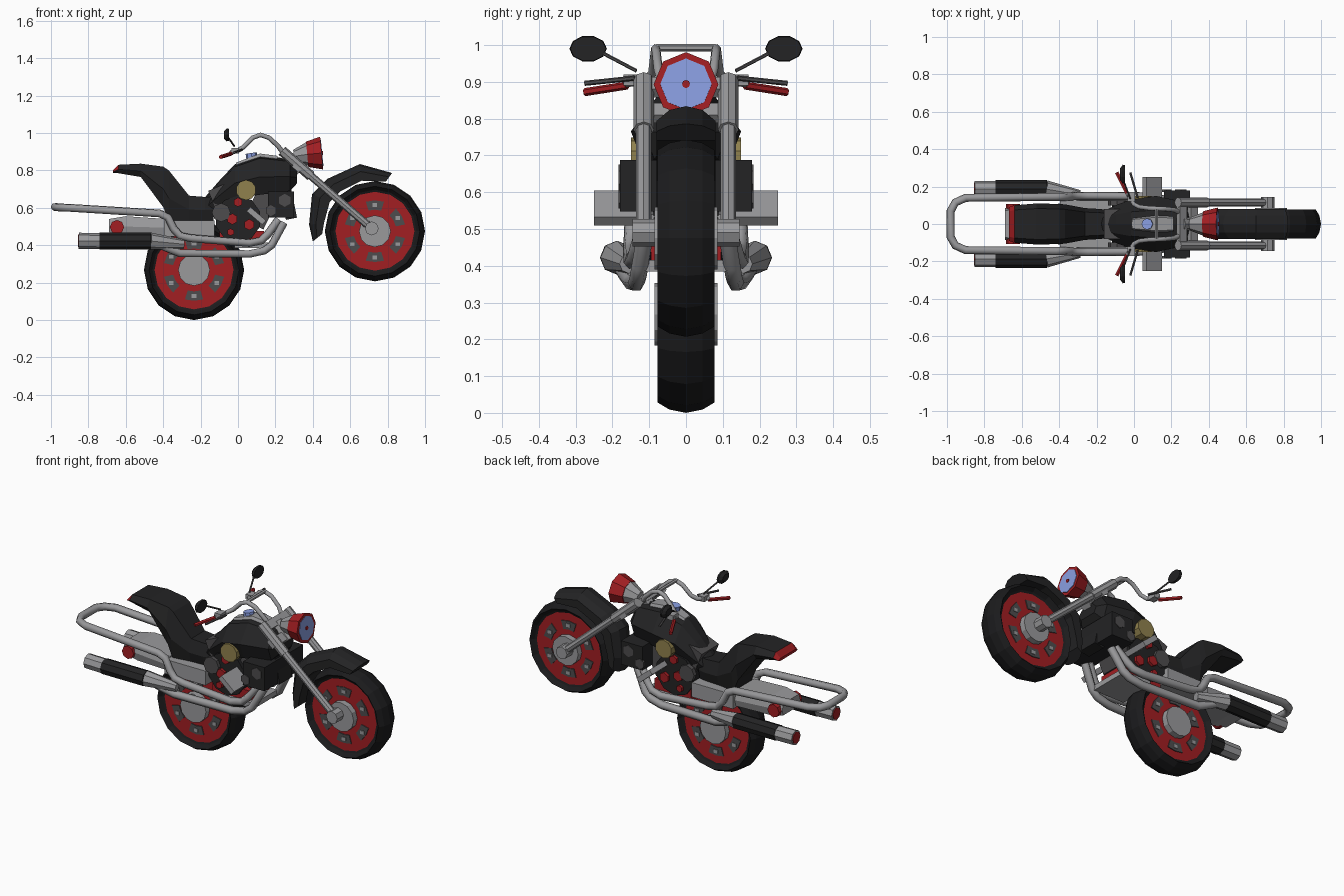
import bpy, bmesh, math
from mathutils import Vector, Matrix

if "Cube" in bpy.data.objects:
    bpy.data.objects.remove(bpy.data.objects["Cube"])

def material(name, c):
    m = bpy.data.materials.new(name)
    m.diffuse_color = (*c, 1)
    m.use_nodes = True
    m.node_tree.nodes["Principled BSDF"].inputs["Base Color"].default_value = m.diffuse_color
    return m

BLACK = material("black paint", (0.017, 0.017, 0.018))
RUBBER = material("tyre rubber", (0.011, 0.011, 0.012))
RED = material("red", (0.36, 0.013, 0.016))
GREY = material("steel grey", (0.32, 0.32, 0.33))
DARK = material("dark grey", (0.075, 0.072, 0.075))
LENS = material("blue lens", (0.25, 0.34, 0.75))
GOLD = material("dull gold", (0.28, 0.22, 0.075))

def finish(name, bm, mat):
    bmesh.ops.recalc_face_normals(bm, faces=bm.faces)
    me = bpy.data.meshes.new(name)
    bm.to_mesh(me)
    bm.free()
    me.materials.append(mat)
    ob = bpy.data.objects.new(name, me)
    bpy.context.collection.objects.link(ob)
    return ob

def loft(name, rings, mat, loop=False):
    bm = bmesh.new()
    vs = [[bm.verts.new(p) for p in r] for r in rings]
    n = len(vs[0])
    for k in range(len(vs) if loop else len(vs) - 1):
        a, b = vs[k], vs[(k + 1) % len(vs)]
        for i in range(n):
            j = (i + 1) % n
            bm.faces.new((a[i], a[j], b[j], b[i]))
    if not loop:
        bm.faces.new(vs[0])
        bm.faces.new(vs[-1])
    return finish(name, bm, mat)

def body(name, stations, mat, top=0.6, bot=0.75, crown=0.0):
    """Loft along x; each station is x, bottom z, top z, half width."""
    rings = []
    for x, zb, zt, w in stations:
        h = zt - zb
        half = [(0, zt), (w * top, zt - crown * h), (w, zb + h * 0.45), (w * bot, zb)]
        rings.append([(x, y, z) for y, z in half] + [(x, -y, z) for y, z in half[:0:-1]])
    return loft(name, rings, mat)

def rod(name, a, b, r, mat, sides=8, r2=None):
    a, b = Vector(a), Vector(b)
    d = b - a
    bm = bmesh.new()
    M = Matrix.Translation((a + b) / 2) @ d.to_track_quat('Z', 'Y').to_matrix().to_4x4()
    bmesh.ops.create_cone(bm, cap_ends=True, segments=sides, radius1=r,
                          radius2=r if r2 is None else r2, depth=d.length, matrix=M)
    return finish(name, bm, mat)

def box(name, c, size, mat, tilt=0.0):
    bm = bmesh.new()
    M = Matrix.Translation(c) @ Matrix.Rotation(tilt, 4, 'Y') @ Matrix.Diagonal((*size, 1))
    bmesh.ops.create_cube(bm, size=1, matrix=M)
    return finish(name, bm, mat)

def tube(name, pts, r, mat):
    cu = bpy.data.curves.new(name, 'CURVE')
    cu.dimensions = '3D'
    cu.bevel_depth, cu.bevel_resolution, cu.use_fill_caps = r, 1, True
    sp = cu.splines.new('POLY')
    sp.points.add(len(pts) - 1)
    for p, q in zip(sp.points, pts):
        p.co = (*q, 1)
    tmp = bpy.data.objects.new(name + "_path", cu)
    bpy.context.collection.objects.link(tmp)
    bpy.context.view_layer.update()
    me = bpy.data.meshes.new_from_object(tmp)
    bpy.data.objects.remove(tmp)
    me.materials.clear()
    me.materials.append(mat)
    ob = bpy.data.objects.new(name, me)
    bpy.context.collection.objects.link(ob)

def flip(pts, s):
    return [(x, y * s, z) for x, y, z in pts]

# Wheels: tyre, red rim, dark openings, steel hub
def wheel(tag, cx, cz):
    prof = [(.2, .045), (.222, .055), (.24, .077), (.259, .045), (.268, 0)]
    prof += [(r, -y) for r, y in prof[-2::-1]]
    def at(r, y, a):
        return (cx + r * math.cos(a), y, cz + r * math.sin(a))
    loft(tag + "_tyre", [[at(r, y, math.tau * k / 16) for r, y in prof] for k in range(16)], RUBBER, True)
    rod(tag + "_rim", (cx, -.05, cz), (cx, .05, cz), .224, RED, 16)
    rod(tag + "_hub", (cx, -.085, cz), (cx, .085, cz), .085, GREY, 12)
    for k in range(6):
        a0 = math.pi / 2 + k * math.tau / 6
        sec = [(.115, -.055), (.165, -.055), (.165, .055), (.115, .055)]
        loft(f"{tag}_opening_{k}", [[at(r, y, a0 + t) for r, y in sec] for t in (-.3, 0, .3)], DARK)
        p = at(.14, 0, a0)
        box(f"{tag}_disc_spot_{k}", p, (.025, .118, .02), GREY)

wheel("rear_wheel", -.235, .268)
wheel("front_wheel", .732, .475)

# Front mudguard, crowned, swept along the tyre
guard = [((.40, .42), (.45, .46)), ((.38, .51), (.46, .52)), ((.396, .674), (.49, .63)),
         ((.476, .754), (.55, .69)), ((.652, .834), (.66, .745)), ((.824, .786), (.79, .74))]
rings = []
for o, i in guard:
    o, i = Vector(o), Vector(i)
    sec = [(o, 0), (o.lerp(i, .12), .045), (o.lerp(i, .45), .08), (i, .08)]
    sec += [(p, -y) for p, y in sec[:0:-1]]
    rings.append([(p.x, y, p.y) for p, y in sec])
loft("front_mudguard", rings, BLACK)

# Seat with red tail light
seat = body("seat", [(-.668, .785, .80, .09), (-.64, .785, .83, .1), (-.52, .765, .836, .11),
                     (-.40, .604, .82, .107), (-.37, .53, .80, .105), (-.262, .53, .665, .085),
                     (-.176, .53, .658, .08), (-.13, .53, .66, .07)], BLACK, .75, .8)
seat.data.materials.append(RED)
for f in seat.data.polygons:
    if f.center.x < -.645 and f.normal.z > -.5 and abs(f.normal.y) < .7:
        f.material_index = 1

# Fuel tank with dash and gauge
body("fuel_tank", [(-.176, .55, .657, .06), (-.1, .6, .745, .1), (-.016, .65, .834, .13),
                   (.118, .67, .882, .15), (.278, .69, .861, .115), (.315, .73, .80, .07)], BLACK, .5, .75, .08)
body("dash_plate", [(-.01, .82, .842, .03), (.118, .86, .89, .045), (.21, .85, .878, .04)], GREY, .8, .9)
rod("gauge", (.075, 0, .86), (.07, 0, .893), .03, LENS)

# Engine
rod("crankcase", (0, -.105, .54), (0, .105, .54), .125, BLACK, 10)
box("sump", (.02, 0, .44), (.24, .19, .07), RED)
box("front_cylinder", (.13, 0, .61), (.12, .17, .22), DARK, .45)
box("rear_cylinder", (-.07, 0, .62), (.11, .16, .2), DARK, -.4)
box("radiator", (.23, 0, .618), (.14, .36, .14), BLACK, 0)
box("down_frame", (.27, 0, .62), (.06, .12, .16), BLACK, -.2)
box("engine_cradle", (.08, 0, .40), (.2, .22, .03), GREY)
box("rear_body", (-.26, 0, .49), (.27, .25, .085), GREY)
body("swing_arm", [(-.69, .47, .54, .085), (-.6, .455, .555, .095), (-.38, .455, .54, .11)], GREY, .85, .9)

# Two-sided parts
tilt = math.atan2(.40, .465)
for s, side in ((1, "left"), (-1, "right")):
    def R(name, a, b, r, mat, sides=8, r2=None):
        rod(f"{side}_{name}", *flip((a, b), s), r, mat, sides, r2)
    def B(name, c, size, mat, t=0.0):
        box(f"{side}_{name}", flip([c], s)[0], size, mat, t)
    def T(name, pts, r, mat):
        tube(f"{side}_{name}", flip(pts, s), r, mat)
    # engine trim
    R("air_filter", (.043, .09, .695), (.043, .15, .695), .054, GOLD, 10)
    R("clutch_cover", (-.09, .1, .575), (-.09, .125, .575), .05, DARK)
    for k, (x, z, r) in enumerate([(0, .63, .025), (-.03, .54, .03), (.06, .51, .03), (-.04, .47, .02)]):
        R(f"engine_bolt_{k}", (x, .09, z), (x, .122, z), r, RED, 6)
    R("radiator_vent_front", (.25, .17, .64), (.25, .184, .64), .035, DARK, 6)
    R("radiator_vent_rear", (.175, .17, .585), (.175, .184, .585), .03, DARK, 6)
    B("foot_peg", (.098, .17, .557), (.11, .16, .03), GREY, tilt)
    R("rear_indicator", (-.647, .07, .497), (-.647, .108, .497), .038, RED)
    # exhaust
    T("lower_exhaust", [(-.46, .185, .42), (-.38, .17, .385), (-.31, .15, .357), (.06, .135, .353),
                        (.14, .13, .37), (.18, .125, .4), (.245, .105, .52)], .023, GREY)
    R("exhaust_cone", (-.47, .187, .422), (-.29, .155, .405), .046, GREY, 8, .026)
    R("muffler", (-.74, .188, .422), (-.465, .188, .422), .046, BLACK)
    R("muffler_tip", (-.852, .188, .424), (-.74, .188, .422), .043, GREY)
    R("muffler_end", (-.856, .188, .424), (-.85, .188, .424), .034, RED)
    # fork
    R("fork_tube", (.24, .115, .9), (.72, .115, .485), .021, GREY)
    R("fork_sleeve", (.235, .115, .905), (.39, .115, .77), .028, GREY)
    R("axle_lug", (.715, .075, .49), (.715, .145, .49), .037, GREY)
    # handlebar, grip, lever and mirror
    T("handlebar", [(.25, .06, .88), (.215, .075, .93), (.165, .08, .975), (.12, .082, .99), (.08, .084, .975),
                    (.03, .09, .925), (0, .105, .907), (-.035, .165, .897)], .013, GREY)
    B("switch_block", (-.015, .145, .905), (.04, .05, .03), GREY)
    R("grip", (-.035, .16, .89), (-.092, .275, .872), .011, RED, 6)
    R("lever", (.02, .14, .91), (-.02, .275, .896), .007, DARK, 6)
    R("mirror_stem", (-.02, .135, .93), (-.055, .23, .98), .005, DARK, 6)
    rings = []
    for x, k in ((-.075, .6), (-.06, 1), (-.048, .95)):
        rings.append([(x, s * .266 + .051 * k * math.cos(a), .99 + .036 * k * math.sin(a))
                      for a in [math.tau * i / 10 for i in range(10)]])
    loft(f"{side}_mirror", rings, BLACK)

# Rear loop continuing into the side rails
half = [(-.98, .07, .605), (-.955, .115, .602), (-.9, .14, .6), (-.42, .145, .57), (-.375, .145, .55),
        (-.345, .147, .49), (-.31, .15, .45), (-.25, .15, .437), (.06, .148, .412),
        (.125, .14, .425), (.16, .13, .46), (.215, .105, .535)]
tube("rear_loop_and_rails", flip(half[::-1], -1) + half, .022, GREY)

# Fork clamps and handlebar cross piece
box("upper_clamp", (.255, 0, .885), (.05, .25, .03), GREY, tilt)
box("lower_clamp", (.315, 0, .815), (.05, .28, .028), GREY, tilt)
rod("steering_head", (.25, 0, .88), (.33, 0, .79), .035, GREY)
rod("handlebar_cross_bar", (.12, -.08, .993), (.12, .08, .993), .01, GREY, 6)

# Headlight
rod("headlight_bowl", (.30, 0, .875), (.375, 0, .887), .035, GREY, 8, .065)
rod("headlight_shell", (.37, 0, .886), (.447, 0, .893), .068, RED, 8, .088)
rod("headlight_lens", (.44, 0, .893), (.450, 0, .894), .07, LENS)
rod("headlight_bulb", (.445, 0, .894), (.454, 0, .894), .011, RED)
